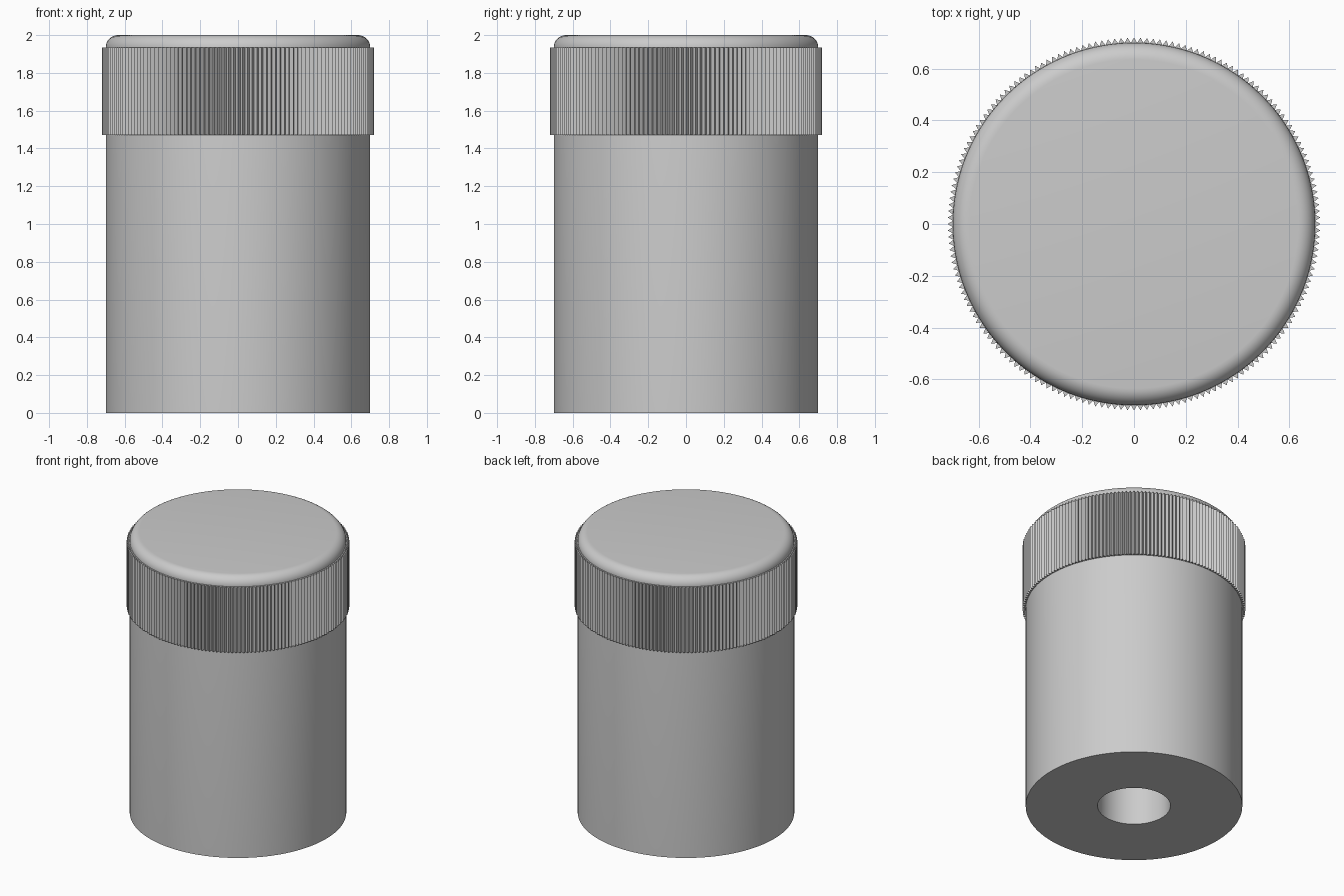
import bpy, bmesh
from math import sin, cos, pi, radians

if "Cube" in bpy.data.objects:
    bpy.data.objects.remove(bpy.data.objects["Cube"], do_unlink=True)

RADIUS, TIP, HOLE = 0.70, 0.72, 0.235
TOP, FILLET, HOLE_DEPTH = 2.0, 0.065, 1.0
GRIP_LOW, GRIP_HIGH = 1.47, 1.935
TEETH = 180

grey = bpy.data.materials.new("plain grey")
grey.use_nodes = True
colour = (0.6, 0.6, 0.6, 1)
grey.diffuse_color = colour
grey.node_tree.nodes["Principled BSDF"].inputs["Base Color"].default_value = colour


def finish(name, bm, angle):
    bmesh.ops.recalc_face_normals(bm, faces=bm.faces)
    mesh = bpy.data.meshes.new(name)
    bm.to_mesh(mesh)
    bm.free()
    mesh.materials.append(grey)
    obj = bpy.data.objects.new(name, mesh)
    bpy.context.collection.objects.link(obj)
    bpy.ops.object.select_all(action="DESELECT")
    obj.select_set(True)
    bpy.context.view_layer.objects.active = obj
    bpy.ops.object.shade_smooth_by_angle(angle=radians(angle))


def ring(bm, count, radius_at, z):
    return [bm.verts.new((radius_at(i) * cos(2 * pi * i / count),
                          radius_at(i) * sin(2 * pi * i / count), z))
            for i in range(count)]


def bridge(bm, a, b):
    for i in range(len(a)):
        j = (i + 1) % len(a)
        bm.faces.new((a[i], a[j], b[j], b[i]))


# Body: lathed profile from the blind hole, under the base, up to the rounded top
profile = [(HOLE, HOLE_DEPTH), (HOLE, 0), (RADIUS, 0)]
for k in range(9):
    a = k / 8 * pi / 2
    profile.append((RADIUS - FILLET + FILLET * cos(a), TOP - FILLET + FILLET * sin(a)))
bm = bmesh.new()
rings = [ring(bm, TEETH, lambda i, r=r: r, z) for r, z in profile]
for low, high in zip(rings, rings[1:]):
    bridge(bm, low, high)
bm.faces.new(rings[0])
bm.faces.new(rings[-1])
finish("body", bm, 30)

# Knurled grip: band of triangular teeth whose roots meet the body
bm = bmesh.new()
tooth = lambda i: RADIUS if i % 2 else TIP
inside = lambda i: RADIUS - 0.01
loops = [ring(bm, TEETH * 2, f, z) for f, z in
         ((tooth, GRIP_LOW), (tooth, GRIP_HIGH), (inside, GRIP_HIGH), (inside, GRIP_LOW))]
for k in range(4):
    bridge(bm, loops[k], loops[(k + 1) % 4])
finish("knurled_grip", bm, 20)
